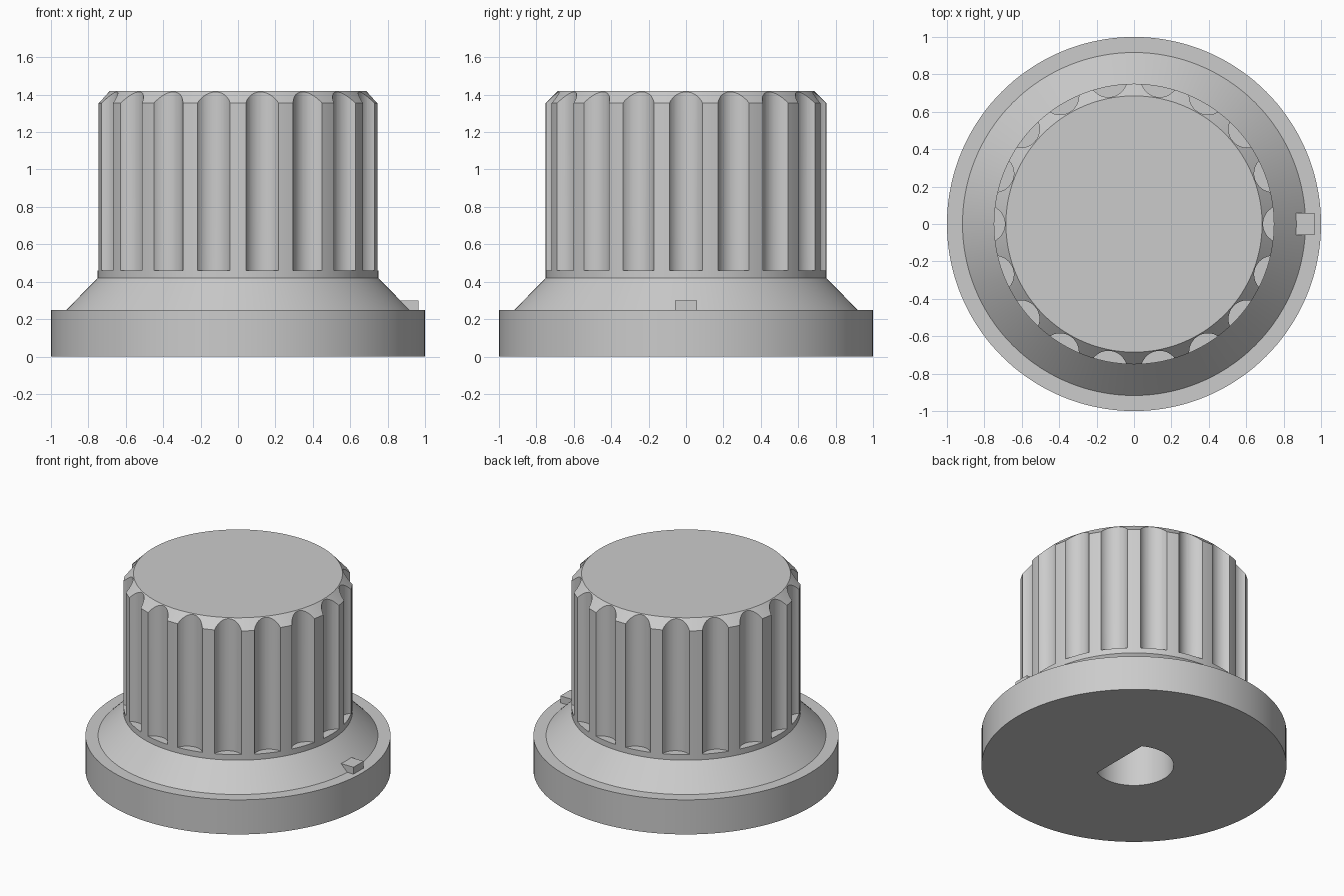
import bpy
import bmesh
import math
from mathutils import Matrix, Vector

SEGMENTS = 144
FLUTES = 18

cube = bpy.data.objects.get("Cube")
if cube:
    bpy.data.objects.remove(cube, do_unlink=True)

# One grey plastic
grey = bpy.data.materials.new("grey_plastic")
grey.use_nodes = True
colour = (0.6, 0.6, 0.6, 1)
grey.diffuse_color = colour
grey.node_tree.nodes["Principled BSDF"].inputs["Base Color"].default_value = colour


def make_object(name, bm):
    bmesh.ops.recalc_face_normals(bm, faces=bm.faces)
    mesh = bpy.data.meshes.new(name)
    bm.to_mesh(mesh)
    bm.free()
    mesh.materials.append(grey)
    obj = bpy.data.objects.new(name, mesh)
    bpy.context.collection.objects.link(obj)
    return obj


def select_only(obj):
    bpy.ops.object.select_all(action='DESELECT')
    obj.select_set(True)
    bpy.context.view_layer.objects.active = obj


def cut(target, cutter):
    mod = target.modifiers.new(cutter.name, 'BOOLEAN')
    mod.operation = 'DIFFERENCE'
    mod.solver = 'EXACT'
    mod.object = cutter
    select_only(target)
    bpy.ops.object.modifier_apply(modifier=mod.name)
    bpy.data.objects.remove(cutter, do_unlink=True)


# Knob body: flange, sloped skirt, grip and chamfered top as stacked rings
profile = [(1, 0), (1, 0.25), (0.917, 0.25), (0.75, 0.42), (0.75, 1.355), (0.685, 1.42)]
bm = bmesh.new()
rings = []
for radius, z in profile:
    ring = bmesh.ops.create_circle(bm, segments=SEGMENTS, radius=radius,
                                   matrix=Matrix.Translation((0, 0, z)))
    rings.append(ring["verts"])
for low, high in zip(rings, rings[1:]):
    for i in range(SEGMENTS):
        j = (i + 1) % SEGMENTS
        bm.faces.new((low[i], low[j], high[j], high[i]))
bm.faces.new(rings[0])
bm.faces.new(rings[-1])
knob = make_object("knob_body", bm)

# Grip flutes: a ring of round cutters
bm = bmesh.new()
bottom, top = 0.46, 1.6
for i in range(FLUTES):
    place = (Matrix.Rotation(math.tau * i / FLUTES, 4, 'Z')
             @ Matrix.Translation((0.79, 0, (bottom + top) / 2)))
    bmesh.ops.create_cone(bm, cap_ends=True, segments=48, radius1=0.1, radius2=0.1,
                          depth=top - bottom, matrix=place)
cut(knob, make_object("flute_cutter", bm))

# D-shaped shaft hole: a cylinder with one side sliced flat
bm = bmesh.new()
bmesh.ops.create_cone(bm, cap_ends=True, segments=64, radius1=0.26, radius2=0.26,
                      depth=1.2, matrix=Matrix.Translation((0, 0, 0.4)))
sliced = bmesh.ops.bisect_plane(bm, geom=bm.verts[:] + bm.edges[:] + bm.faces[:],
                                plane_co=Vector((0.125, 0, 0)),
                                plane_no=Vector((1, 0, 0)), clear_outer=True)
edges = [e for e in sliced["geom_cut"] if isinstance(e, bmesh.types.BMEdge)]
bmesh.ops.holes_fill(bm, edges=edges)
cut(knob, make_object("shaft_hole_cutter", bm))

# Pointer block on the flange
bm = bmesh.new()
bmesh.ops.create_cube(bm, size=1, matrix=Matrix.Translation((0.915, 0, 0.27))
                      @ Matrix.Diagonal((0.1, 0.116, 0.06, 1)))
pointer = make_object("pointer_mark", bm)

select_only(knob)
bpy.ops.object.shade_smooth_by_angle(angle=math.radians(25))
